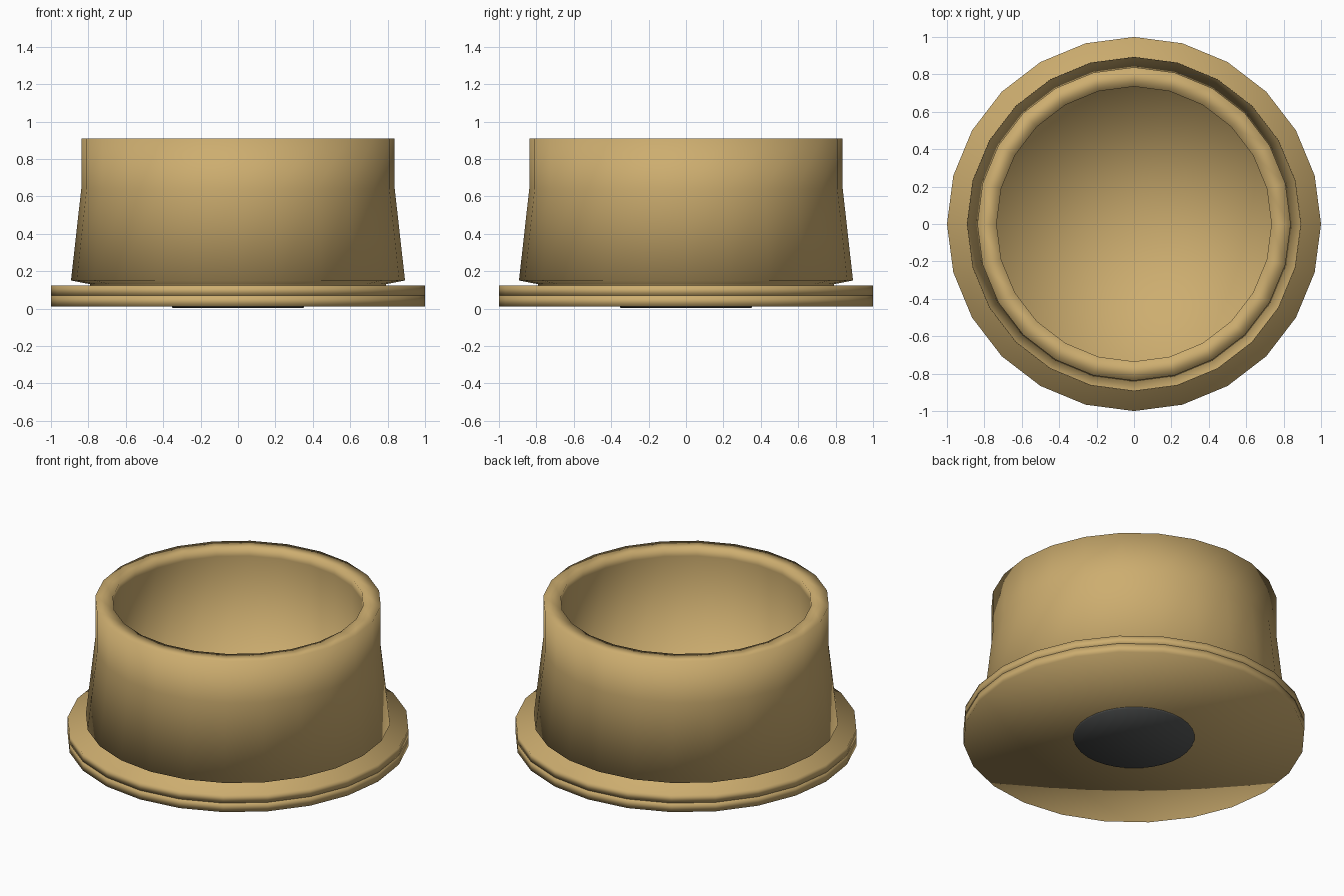
import bpy, bmesh, math

if "Cube" in bpy.data.objects:
    bpy.data.objects.remove(bpy.data.objects["Cube"])

SEGMENTS = 24


def material(name, color):
    m = bpy.data.materials.new(name)
    m.diffuse_color = color
    m.use_nodes = True
    m.node_tree.nodes["Principled BSDF"].inputs["Base Color"].default_value = m.diffuse_color
    return m


def lathe(name, profile, mat, segments=SEGMENTS):
    """Revolve (radius, z) points around z; radius 0 makes a pole."""
    bm = bmesh.new()
    rings = []
    for r, z in profile:
        if r == 0:
            rings.append([bm.verts.new((0, 0, z))] * segments)
        else:
            angles = [2 * math.pi * i / segments for i in range(segments)]
            rings.append([bm.verts.new((r * math.cos(a), r * math.sin(a), z)) for a in angles])
    for low, high in zip(rings, rings[1:]):
        for i in range(segments):
            j = (i + 1) % segments
            corners = list(dict.fromkeys((low[i], low[j], high[j], high[i])))
            bm.faces.new(corners)
    bmesh.ops.recalc_face_normals(bm, faces=bm.faces[:])
    mesh = bpy.data.meshes.new(name)
    bm.to_mesh(mesh)
    bm.free()
    for p in mesh.polygons:
        p.use_smooth = True
    mesh.materials.append(mat)
    obj = bpy.data.objects.new(name, mesh)
    bpy.context.collection.objects.link(obj)
    return obj


tan = material("tan", (0.61, 0.42, 0.16, 1))
dark = material("dark_grey", (0.09, 0.095, 0.095, 1))

# Two stacked discs form the flange the cup sits on
for name, z0, z1 in (("lower_flange", 0.012, 0.07), ("upper_flange", 0.07, 0.122)):
    lathe(name, [(0, z0), (1.0, z0), (1.0, z1), (0, z1)], tan)

# Cup: undercut neck, flared skirt, straight collar, flat rim, straight inner wall and floor
lathe("cup_body", [(0.79, 0.12), (0.79, 0.13), (0.893, 0.15), (0.838, 0.64), (0.838, 0.91),
                   (0.735, 0.91), (0.735, 0.86), (0.735, 0.17), (0, 0.17)], tan)

# Small dark foot pad underneath
lathe("foot_pad", [(0, 0.004), (0.35, 0.004), (0.355, 0.012)], dark, 32)
